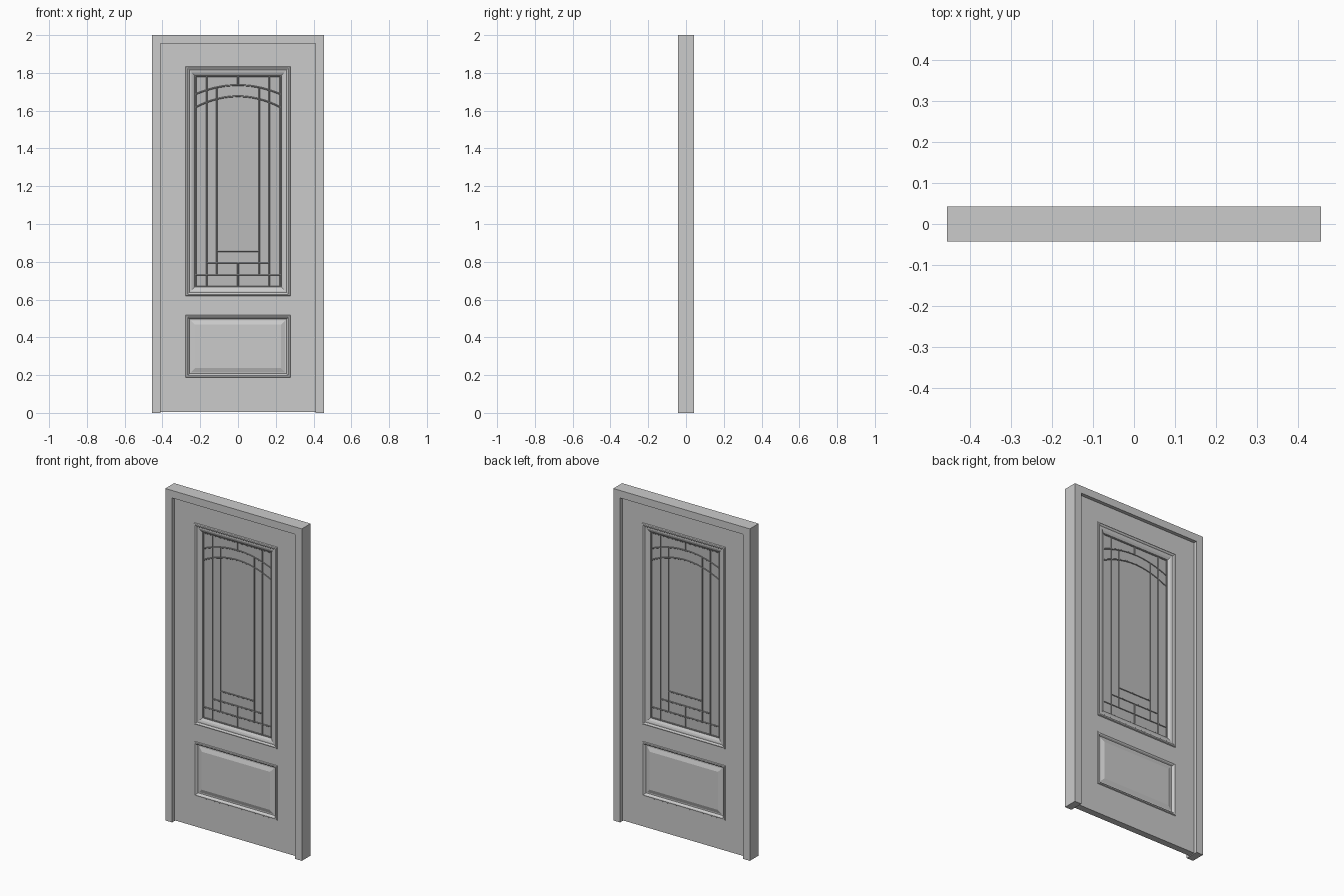
import bpy, bmesh
from mathutils import Vector

if "Cube" in bpy.data.objects:
    bpy.data.objects.remove(bpy.data.objects["Cube"])


def finish(name, bm, grey=None):
    bmesh.ops.remove_doubles(bm, verts=bm.verts, dist=1e-5)
    bmesh.ops.recalc_face_normals(bm, faces=bm.faces)
    me = bpy.data.meshes.new(name)
    bm.to_mesh(me)
    bm.free()
    ob = bpy.data.objects.new(name, me)
    bpy.context.collection.objects.link(ob)
    if grey is not None:
        mat = bpy.data.materials.new(name + "_grey")
        mat.diffuse_color = (grey, grey, grey, 1)
        mat.use_nodes = True
        mat.node_tree.nodes["Principled BSDF"].inputs["Base Color"].default_value = mat.diffuse_color
        me.materials.append(mat)
    return ob


def thicken(bm, depth):
    """Extrude every face from y = -depth/2 to +depth/2."""
    ext = bmesh.ops.extrude_face_region(bm, geom=bm.faces[:])
    verts = [g for g in ext["geom"] if isinstance(g, bmesh.types.BMVert)]
    bmesh.ops.translate(bm, verts=verts, vec=(0, depth, 0))


def ring_panel(name, hx, z0, z1, profile, cap):
    """Concentric rectangular rings (inset, height), built on both door sides."""
    bm = bmesh.new()
    for side in (-1, 1):
        prev = None
        for inset, h in profile:
            x, a, b = hx - inset, z0 + inset, z1 - inset
            ring = [bm.verts.new((px, side * h, pz))
                    for px, pz in ((-x, a), (x, a), (x, b), (-x, b))]
            if prev:
                for i in range(4):
                    j = (i + 1) % 4
                    bm.faces.new((prev[i], prev[j], ring[j], ring[i]))
            prev = ring
        if cap:
            bm.faces.new(prev)
    return finish(name, bm)


# Door frame: jambs and head in one U-shaped extrusion
bm = bmesh.new()
outline = [(-.455, 0), (-.41, 0), (-.41, 1.955), (.41, 1.955),
           (.41, 0), (.455, 0), (.455, 2), (-.455, 2)]
bm.faces.new([bm.verts.new((x, -.042, z)) for x, z in outline])
thicken(bm, .084)
finish("door_frame", bm)

# Door leaf: stiles and rails around two openings
T = .02
xs = [-.41, -.277, .277, .41]
zs = [.005, .188, .517, .618, 1.834, 1.955]
bm = bmesh.new()
grid = [[bm.verts.new((x, -T, z)) for x in xs] for z in zs]
for r in range(5):
    for c in range(3):
        if not (c == 1 and r in (1, 3)):
            bm.faces.new((grid[r][c], grid[r][c + 1], grid[r + 1][c + 1], grid[r + 1][c]))
thicken(bm, 2 * T)
finish("door_leaf", bm)

# Moulding around the glass, and raised lower panel
ring_panel("glass_moulding", .277, .618, 1.834,
           [(0, T), (.003, .026), (.009, .028), (.015, .026), (.019, .021),
            (.027, .021), (.036, .018), (.044, .013), (.048, .010), (.048, 0)], False)
ring_panel("lower_panel", .277, .188, .517,
           [(0, T), (.003, .025), (.009, .026), (.015, .022), (.020, .013),
            (.027, .013), (.050, .021)], True)

# Glass pane
bm = bmesh.new()
bm.faces.new([bm.verts.new((x, -.006, z)) for x, z in
              ((-.23, .664), (.23, .664), (.23, 1.788), (-.23, 1.788))])
thicken(bm, .012)
finish("glass_pane", bm, .5)

# Leading strips: beaded bars standing out on both sides of the glass
GX, GB, GT = .225, .668, 1.783


def arch_z(x, apex, sag):
    return apex - sag * (x / GX) ** 2


def arch(apex, sag, n=20):
    return [(GX * (2 * i / n - 1), arch_z(GX * (2 * i / n - 1), apex, sag))
            for i in range(n + 1)]


paths = [arch(1.735, .048), arch(1.676, .058)]
for z, x in ((GB, GX), (GT, GX), (.732, GX), (.796, .166), (.857, .112)):
    paths.append([(-x, z), (x, z)])
for s in (-1, 1):
    paths.append([(s * GX, GB), (s * GX, GT)])
    paths.append([(s * .166, GB), (s * .166, GT)])
    paths.append([(s * .112, .732), (s * .112, arch_z(.112, 1.735, .048))])
paths += [[(0, GB), (0, .796)], [(0, 1.735), (0, GT)]]

section = [(-.004, -.007), (-.002, -.0095), (.002, -.0095), (.004, -.007),
           (.004, .007), (.002, .0095), (-.002, .0095), (-.004, .007)]
bm = bmesh.new()
for path in paths:
    pts = [Vector(p) for p in path]
    rings = []
    for i, p in enumerate(pts):
        t = (pts[min(i + 1, len(pts) - 1)] - pts[max(i - 1, 0)]).normalized()
        nrm = Vector((-t.y, t.x))
        rings.append([bm.verts.new((p.x + nrm.x * w, d, p.y + nrm.y * w))
                      for w, d in section])
    for a, b in zip(rings, rings[1:]):
        for i in range(8):
            j = (i + 1) % 8
            bm.faces.new((a[i], a[j], b[j], b[i]))
    bm.faces.new(rings[0])
    bm.faces.new(rings[-1])
finish("leading_strips", bm, .3)
